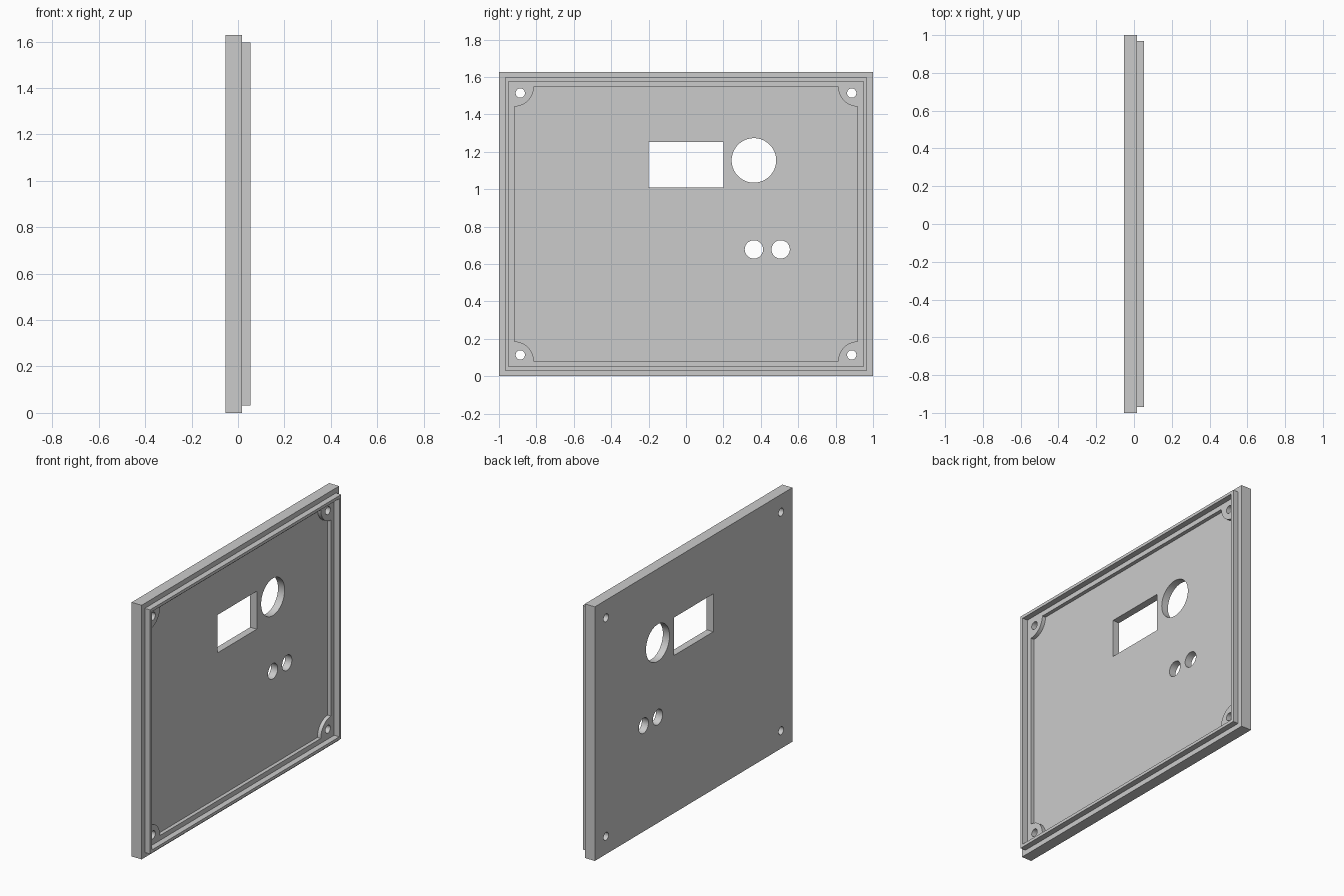
import bpy, bmesh, math

old = bpy.data.objects.get("Cube")
if old:
    bpy.data.objects.remove(old, do_unlink=True)

# Main sizes: panel lies in the YZ plane, recessed side faces +x
HEIGHT = 1.628
MID = HEIGHT / 2
BACK, FACE, LIP, FLOOR = -0.054, 0.017, 0.054, -0.007

grey = bpy.data.materials.new("plain grey")
grey.use_nodes = True
colour = (0.6, 0.6, 0.6, 1)
grey.diffuse_color = colour
grey.node_tree.nodes["Principled BSDF"].inputs["Base Color"].default_value = colour


def prism(name, outline, x0, x1):
    """Extrude a closed (y, z) outline from x0 to x1."""
    bm = bmesh.new()
    face = bm.faces.new([bm.verts.new((x0, y, z)) for y, z in outline])
    top = bmesh.ops.extrude_face_region(bm, geom=[face])["geom"]
    verts = [v for v in top if isinstance(v, bmesh.types.BMVert)]
    bmesh.ops.translate(bm, verts=verts, vec=(x1 - x0, 0, 0))
    bmesh.ops.recalc_face_normals(bm, faces=bm.faces)
    mesh = bpy.data.meshes.new(name)
    bm.to_mesh(mesh)
    bm.free()
    mesh.materials.append(grey)
    obj = bpy.data.objects.new(name, mesh)
    bpy.context.collection.objects.link(obj)
    return obj


def rect(y0, y1, z0, z1):
    return [(y0, z0), (y1, z0), (y1, z1), (y0, z1)]


def inset_rect(d):
    return rect(d - 1, 1 - d, d, HEIGHT - d)


def circle(y, z, r, n=64):
    return [(y + r * math.cos(math.tau * i / n), z + r * math.sin(math.tau * i / n))
            for i in range(n)]


def pocket_outline(d, r, n=16):
    """Inset rectangle with a quarter-round boss biting into each corner."""
    points = []
    corners = [(-1, -1, 90), (1, -1, 180), (1, 1, 270), (-1, 1, 360)]
    for sy, sz, start in corners:
        for i in range(n + 1):
            a = math.radians(start - 90 * i / n)
            points.append((sy * (1 - d) + r * math.cos(a),
                           MID + sz * (MID - d) + r * math.sin(a)))
    return points


def combine(target, tool, operation):
    mod = target.modifiers.new(operation.lower(), "BOOLEAN")
    mod.operation = operation
    mod.solver = "EXACT"
    mod.object = tool
    bpy.context.view_layer.objects.active = target
    bpy.ops.object.modifier_apply(modifier=mod.name)
    bpy.data.objects.remove(tool, do_unlink=True)


# Plate with the raised rim
panel = prism("panel", inset_rect(0), BACK, FACE)
combine(panel, prism("rim", inset_rect(0.032), BACK + 0.02, LIP), "UNION")

# Recess inside the rim, then the deeper pocket around the corner bosses
combine(panel, prism("recess_cutter", inset_rect(0.051), FACE, 0.2), "DIFFERENCE")
combine(panel, prism("pocket_cutter", pocket_outline(0.082, 0.104), FLOOR, 0.2), "DIFFERENCE")

# Display window, large dial hole, two button holes and four screw holes
openings = [rect(-0.2, 0.2, 1.01, 1.253),
            circle(0.363, 1.154, 0.119),
            circle(0.363, 0.678, 0.049),
            circle(0.506, 0.678, 0.049)]
openings += [circle(sy * 0.886, MID + sz * 0.7, 0.025, 32)
             for sy in (-1, 1) for sz in (-1, 1)]
for outline in openings:
    combine(panel, prism("opening_cutter", outline, -0.3, 0.3), "DIFFERENCE")

# Smooth the round walls, keep the edges sharp
bpy.ops.object.select_all(action="DESELECT")
panel.select_set(True)
bpy.context.view_layer.objects.active = panel
bpy.ops.object.shade_smooth_by_angle(angle=math.radians(30))
